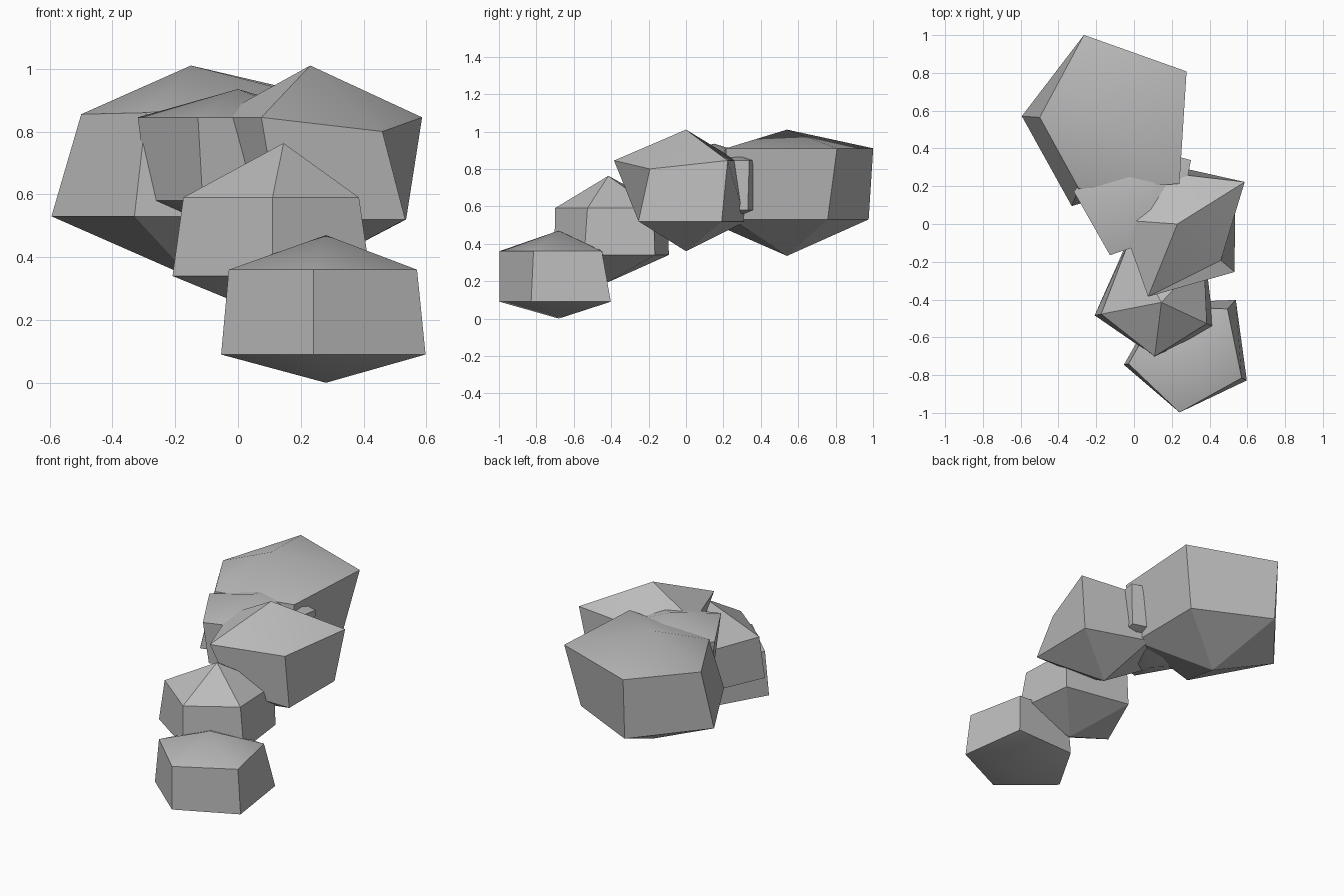
import bpy
import bmesh
from math import cos, sin, radians

cube = bpy.data.objects.get("Cube")
if cube:
    bpy.data.objects.remove(cube, do_unlink=True)

stone = bpy.data.materials.new("stone_grey")
stone.use_nodes = True
GREY = (0.5, 0.5, 0.5, 1)
stone.diffuse_color = GREY
stone.node_tree.nodes["Principled BSDF"].inputs["Base Color"].default_value = GREY


def rock(name, centre, phase, heights, upper, lower, tilt=(0, 0, 0, 0, 0)):
    """Five-sided boulder: peak, upper ring, lower ring and foot.
    heights = peak, upper ring, lower ring, foot; upper/lower = ring radii."""
    cx, cy = centre
    peak_z, upper_z, lower_z, foot_z = heights
    bm = bmesh.new()

    def ring(radii, z, offsets):
        verts = []
        for i, (r, dz) in enumerate(zip(radii, offsets)):
            a = radians(phase + 72 * i)
            verts.append(bm.verts.new((cx + r * cos(a), cy + r * sin(a), z + dz)))
        return verts

    peak = bm.verts.new((cx, cy, peak_z))
    foot = bm.verts.new((cx, cy, foot_z))
    top = ring(upper, upper_z, tilt)
    low = ring(lower, lower_z, (0,) * 5)
    for i in range(5):
        j = (i + 1) % 5
        bm.faces.new((peak, top[i], top[j]))
        bm.faces.new((top[i], low[i], low[j], top[j]))
        bm.faces.new((foot, low[j], low[i]))
    bmesh.ops.recalc_face_normals(bm, faces=bm.faces[:])

    mesh = bpy.data.meshes.new(name)
    bm.to_mesh(mesh)
    bm.free()
    mesh.materials.append(stone)
    obj = bpy.data.objects.new(name, mesh)
    bpy.context.collection.objects.link(obj)
    bpy.ops.object.select_all(action="DESELECT")
    obj.select_set(True)
    bpy.context.view_layer.objects.active = obj
    bpy.ops.object.shade_smooth_by_angle(angle=radians(30))


# Radii run anticlockwise: right-back, back, left, front, right-front
rock("front_rock", (0.28, -0.68), 47, (0.47, 0.36, 0.09, 0),
     (0.315, 0.28, 0.315, 0.32, 0.32), (0.38, 0.3, 0.34, 0.32, 0.35))
rock("second_rock", (0.145, -0.415), 47, (0.763, 0.59, 0.34, 0.195),
     (0.33, 0.36, 0.325, 0.288, 0.265), (0.34, 0.37, 0.36, 0.29, 0.305))
rock("middle_rock", (0.23, 0), 32, (1.01, 0.845, 0.52, 0.36),
     (0.42, 0.28, 0.3, 0.415, 0.3), (0.36, 0.33, 0.27, 0.27, 0.395),
     (0, 0, 0, 0, -0.045))
rock("inner_rock", (0, 0.15), 32, (0.935, 0.845, 0.58, 0.47),
     (0.355, 0.3, 0.32, 0.34, 0.3), (0.34, 0.3, 0.285, 0.3, 0.3))
rock("back_rock", (-0.15, 0.54), 32, (1.01, 0.91, 0.53, 0.335),
     (0.505, 0.475, 0.35, 0.38, 0.51), (0.41, 0.45, 0.445, 0.48, 0.45),
     (0, 0, -0.055, -0.05, 0))
